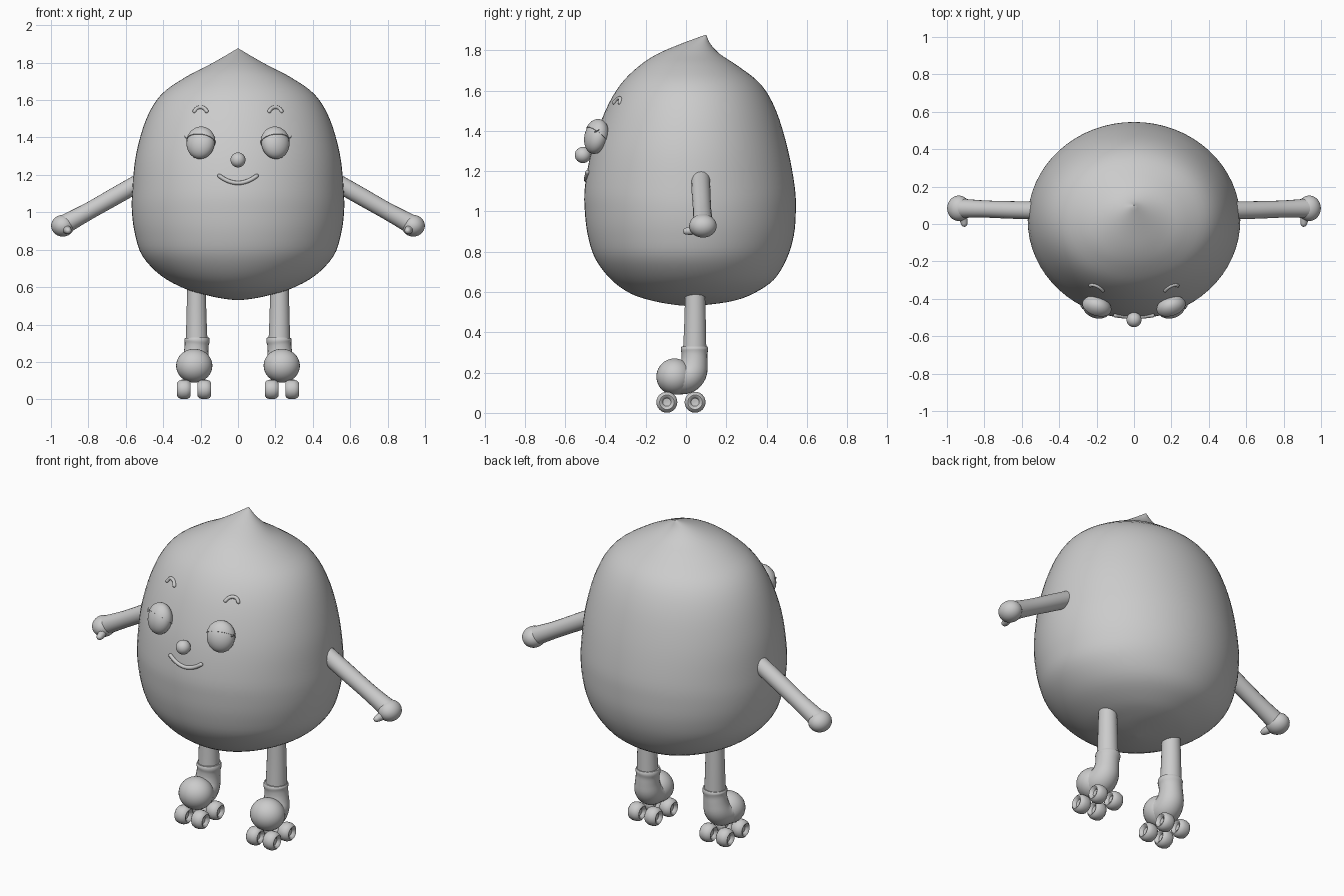
import bpy, bmesh, math
from mathutils import Vector, Matrix

if "Cube" in bpy.data.objects:
    bpy.data.objects.remove(bpy.data.objects["Cube"])

grey = bpy.data.materials.new("plain grey")
grey.diffuse_color = (0.6, 0.6, 0.6, 1)
grey.use_nodes = True
grey.node_tree.nodes["Principled BSDF"].inputs["Base Color"].default_value = grey.diffuse_color


def finish(name, bm, angle=50):
    bmesh.ops.recalc_face_normals(bm, faces=bm.faces)
    me = bpy.data.meshes.new(name)
    bm.to_mesh(me)
    bm.free()
    me.materials.append(grey)
    ob = bpy.data.objects.new(name, me)
    bpy.context.collection.objects.link(ob)
    bpy.ops.object.select_all(action='DESELECT')
    ob.select_set(True)
    bpy.context.view_layer.objects.active = ob
    bpy.ops.object.shade_smooth_by_angle(angle=math.radians(angle))
    return ob


def spline(rows, t):
    """Catmull-Rom through rows; t runs from 0 to len(rows) - 1."""
    i = min(int(t), len(rows) - 2)
    f = t - i
    p = [rows[max(0, min(len(rows) - 1, i + k))] for k in (-1, 0, 1, 2)]
    return [0.5 * (2 * b + (c - a) * f + (2 * a - 5 * b + 4 * c - d) * f * f
                   + (3 * b - a - 3 * c + d) * f ** 3) for a, b, c, d in zip(*p)]


def skin(bm, rings):
    """Join rings of points into a closed skin."""
    loops = [[bm.verts.new(p) for p in r] for r in rings]
    n = len(loops[0])
    for a, b in zip(loops, loops[1:]):
        for j in range(n):
            bm.faces.new((a[j], a[(j + 1) % n], b[(j + 1) % n], b[j]))
    bm.faces.new(loops[0])
    bm.faces.new(loops[-1])


def tube(name, rows, steps=6, sides=20, round_ends=False):
    """Swept round tube; rows are x, y, z, radius."""
    m = (len(rows) - 1) * steps
    pts = [spline(rows, i / steps) for i in range(m + 1)]
    cs = [Vector(p[:3]) for p in pts]
    rings = []
    u = None
    for i, c in enumerate(cs):
        d = (cs[min(i + 1, m)] - cs[max(i - 1, 0)]).normalized()
        if u is None:
            u = d.orthogonal()
        u = (u - d * u.dot(d)).normalized()
        v = d.cross(u)
        r = pts[i][3]
        ring = lambda s, k: [c + d * k + (u * math.cos(a) + v * math.sin(a)) * s
                             for a in (j * math.tau / sides for j in range(sides))]
        caps = [(r * math.cos(q), r * math.sin(q)) for q in (0.5, 1.0, 1.5)]
        if round_ends and i == 0:
            rings += [ring(s, -k) for s, k in reversed(caps)]
        rings.append(ring(r, 0))
        if round_ends and i == m:
            rings += [ring(s, k) for s, k in caps]
    bm = bmesh.new()
    skin(bm, rings)
    return finish(name, bm)


def ball(name, centre, radii, turn=None, cut=None):
    """Ellipsoid, optionally turned, keeping only the part above a local plane."""
    bm = bmesh.new()
    bmesh.ops.create_uvsphere(bm, u_segments=32, v_segments=20, radius=1)
    if cut:
        bmesh.ops.bisect_plane(bm, geom=bm.verts[:] + bm.edges[:] + bm.faces[:],
                               plane_co=cut[0], plane_no=cut[1], clear_inner=True)
        bmesh.ops.holes_fill(bm, edges=[e for e in bm.edges if e.is_boundary])
    turn = turn or Matrix.Identity(4)
    bm.transform(Matrix.Translation(centre) @ turn @ Matrix.Diagonal((*radii, 1)))
    return finish(name, bm)


# Body: height, half width, front y, back y
BODY = [(.53, .005, .015, .025), (.537, .07, -.06, .11), (.555, .16, -.16, .23),
        (.59, .28, -.27, .33), (.66, .41, -.37, .435), (.765, .51, -.45, .50),
        (.88, .55, -.487, .535), (1.0, .567, -.502, .545), (1.12, .565, -.502, .54),
        (1.31, .545, -.467, .505), (1.5, .49, -.40, .447), (1.63, .41, -.325, .372),
        (1.72, .285, -.235, .26), (1.78, .17, -.145, .17), (1.83, .08, -.03, .122),
        (1.875, .004, .093, .101)]
rings = []
for i in range((len(BODY) - 1) * 4 + 1):
    z, w, f, b = spline(BODY, i / 4)
    rings.append([(w * math.cos(a), (f + b) / 2 + (b - f) / 2 * math.sin(a), z)
                  for a in (j * math.tau / 64 for j in range(64))])
bm = bmesh.new()
skin(bm, rings)
finish("body", bm)


def front_y(x, z):
    """Y of the front of the body at x, z."""
    for lo, hi in zip(BODY, BODY[1:]):
        if lo[0] <= z <= hi[0]:
            t = (z - lo[0]) / (hi[0] - lo[0])
            w, f, b = (p + (q - p) * t for p, q in zip(lo[1:], hi[1:]))
            return (f + b) / 2 - (b - f) / 2 * math.sqrt(max(0, 1 - (x / w) ** 2))


# Face
ball("nose", (0, -.512, 1.28), (.04, .04, .04))
smile = [(x, front_y(x, 1.17) - .004, 1.157 + 3.8 * x * x, .011)
         for x in (-.1, -.07, -.035, 0, .035, .07, .1)]
tube("smile", smile, 4, 10, True)

for side, s in (("left", -1), ("right", 1)):
    # Eyes with half-closed lids and a small lash at the outer corner
    turn = Matrix.Rotation(s * .33, 4, 'Z') @ Matrix.Rotation(-.22, 4, 'X')
    eye = Vector((s * .2, -.446, 1.37))
    ball(side + "_eye", eye, (.077, .056, .086), turn)
    ball(side + "_eyelid", eye, (.081, .060, .090), turn, ((0, 0, .12), (0, .35, 1)))
    corner = [eye + turn @ Vector((s * x, y, z)) for x, y, z in
              ((.066, -.035, .018), (.08, -.026, .026), (.088, -.02, .036))]
    tube(side + "_lash", [(*p, r) for p, r in zip(corner, (.004, .003, .001))], 3, 8)
    brow = []
    for dx, z in ((-.033, 1.54), (-.02, 1.556), (0, 1.562), (.02, 1.556), (.033, 1.54)):
        x = s * .2 + dx
        brow.append((x, front_y(x, z) - .006, z, .01))
    tube(side + "_eyebrow", brow, 4, 10, True)

    # Arms
    tube(side + "_arm", [(s * .50, .072, 1.175, .047), (s * .65, .075, 1.09, .047),
                         (s * .8, .08, 1.005, .046), (s * .93, .084, .934, .052)], 5)
    ball(side + "_hand", (s * .937, .084, .928), (.062, .068, .058))
    tube(side + "_thumb", [(s * .925, .06, .915, .024), (s * .912, .025, .905, .022),
                           (s * .908, .003, .902, .018)], 3, 12, True)

    # Legs and skate boots
    tube(side + "_leg", [(s * .222, .045, .60, .05), (s * .222, .045, .45, .054),
                         (s * .221, .043, .30, .059)], 4)
    tube(side + "_boot", [(s * .219, .042, .33, .064), (s * .219, .042, .315, .068),
                          (s * .221, .042, .29, .064), (s * .224, .041, .25, .066),
                          (s * .227, .032, .205, .074), (s * .23, .005, .178, .08),
                          (s * .232, -.03, .176, .085), (s * .233, -.055, .178, .088)], 4, 24)
    ball(side + "_toe", (s * .234, -.057, .18), (.097, .09, .09))

    # Four rounded wheels with dished hubs per boot
    for end, y in (("front", -.095), ("back", .045)):
        for place, x in (("inner", .18), ("outer", .289)):
            prof = [(-.016, .006), (-.018, .02), (-.032, .027), (-.036, .036), (-.028, .046),
                    (-.012, .052), (.012, .052), (.028, .046), (.036, .036), (.032, .027),
                    (.018, .02), (.016, .006)]
            bm = bmesh.new()
            skin(bm, [[(s * x + dx, y + r * math.cos(a), .053 + r * math.sin(a))
                       for a in (j * math.tau / 24 for j in range(24))] for dx, r in prof])
            finish(f"{side}_{end}_{place}_wheel", bm)
